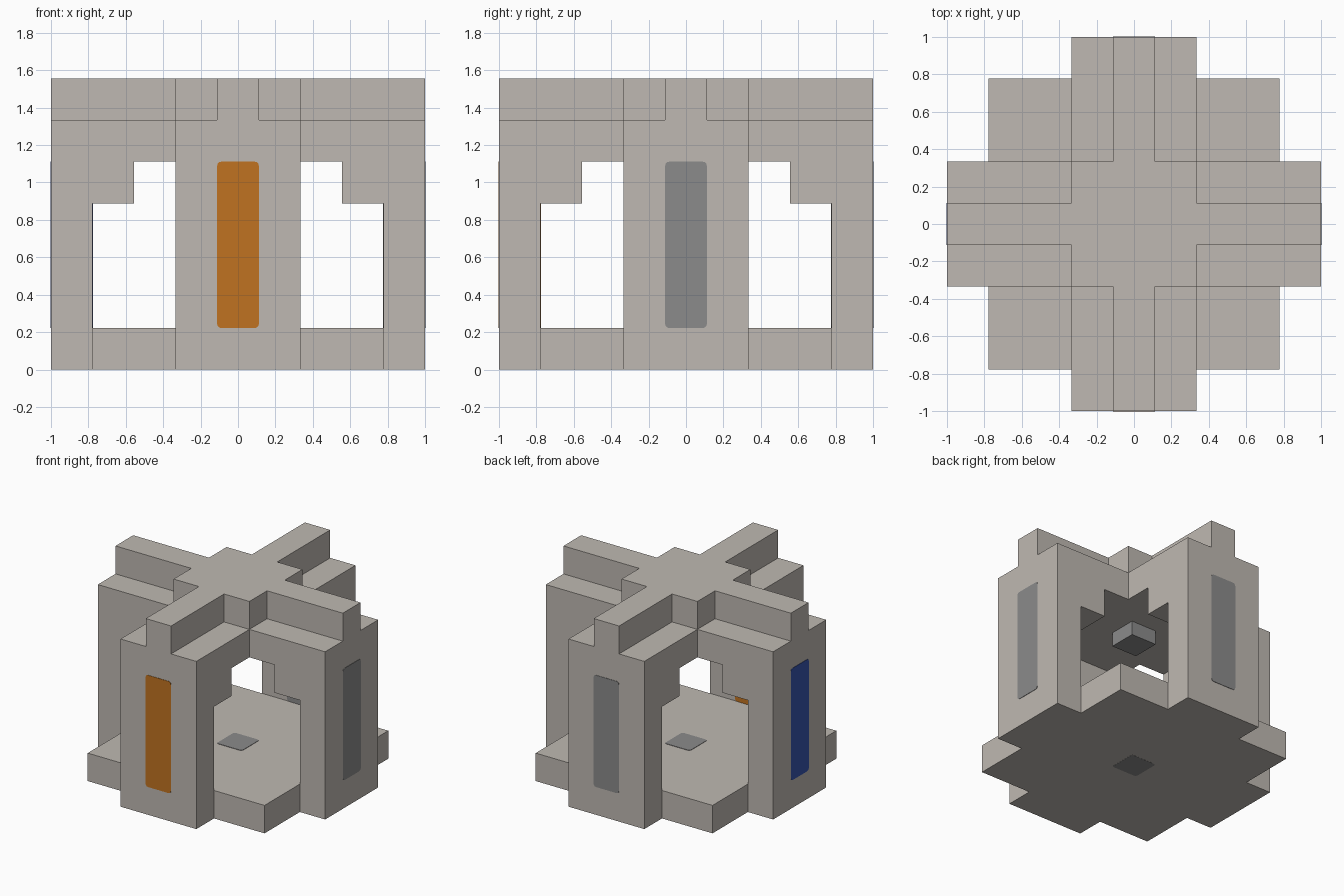
import bpy
import bmesh
from math import pi
from mathutils import Matrix, Vector

if "Cube" in bpy.data.objects:
    bpy.data.objects.remove(bpy.data.objects["Cube"])

U = 2 / 9        # block size shared by every part
PROUD = 0.003    # thickness of the coloured panels


def material(name, rgb):
    m = bpy.data.materials.new(name)
    m.use_nodes = True
    m.diffuse_color = (*rgb, 1)
    m.node_tree.nodes["Principled BSDF"].inputs["Base Color"].default_value = (*rgb, 1)
    return m


stone = material("warm_stone", (0.521, 0.485, 0.445))
orange = material("orange", (0.527, 0.171, 0.015))
blue = material("blue", (0.038, 0.089, 0.423))
grey = material("grey", (0.258, 0.258, 0.258))


def finish(bm, name, mat, matrix=Matrix()):
    bmesh.ops.recalc_face_normals(bm, faces=bm.faces)
    mesh = bpy.data.meshes.new(name)
    bm.to_mesh(mesh)
    bm.free()
    mesh.materials.append(mat)
    obj = bpy.data.objects.new(name, mesh)
    obj.matrix_world = matrix
    bpy.context.collection.objects.link(obj)
    return obj


def box(name, low, high, mat, matrix=Matrix()):
    low, high = Vector(low), Vector(high)
    bm = bmesh.new()
    bmesh.ops.create_cube(bm, size=1)
    for v in bm.verts:
        v.co = (low + high) / 2 + v.co * (high - low)
    return finish(bm, name, mat, matrix)


def prism(name, profile, half_width, mat, matrix):
    """Extrude an (x, z) profile across y."""
    bm = bmesh.new()
    face = bm.faces.new([bm.verts.new((x, -half_width, z)) for x, z in profile])
    moved = bmesh.ops.extrude_face_region(bm, geom=[face])["geom"]
    bmesh.ops.translate(bm, vec=(0, 2 * half_width, 0),
                        verts=[g for g in moved if isinstance(g, bmesh.types.BMVert)])
    return finish(bm, name, mat, matrix)


def panel(name, low, high, axis, mat, matrix=Matrix()):
    """Thin plate with rounded corners, its thin direction along axis."""
    obj = box(name, low, high, mat, matrix)
    bm = bmesh.new()
    bm.from_mesh(obj.data)
    corners = [e for e in bm.edges
               if abs((e.verts[0].co - e.verts[1].co).normalized()[axis]) > 0.9]
    bmesh.ops.bevel(bm, geom=corners, offset=0.02, segments=3,
                    profile=0.5, affect="EDGES")
    bm.to_mesh(obj.data)
    bm.free()


# Floor slab
box("floor_slab", (-3.5 * U, -3.5 * U, 0), (3.5 * U, 3.5 * U, U), stone)

# Central roof block
box("roof_hub", (-1.5 * U, -1.5 * U, 5 * U), (1.5 * U, 1.5 * U, 7 * U), stone)

# Four identical arms: pillar, stepped bracket, roof beam, ridge and panels
arm_profile = [(4.5, 0), (4.5, 6), (1.5, 6), (1.5, 5),
               (2.5, 5), (2.5, 4), (3.5, 4), (3.5, 0)]
arm_profile = [(x * U, z * U) for x, z in arm_profile]
sides = [("left", grey), ("back", grey), ("right", blue), ("front", orange)]
h = U / 2
for i, (side, colour) in enumerate(sides):
    turn = Matrix.Rotation(i * pi / 2, 4, "Z")
    prism(side + "_pillar_and_beam", arm_profile, 1.5 * U, stone, turn)
    box(side + "_ridge", (1.5 * U, -h, 6 * U), (4.5 * U, h, 7 * U), stone, turn)
    outer, inner = 4.5 * U, 3.5 * U
    panel(side + "_outer_panel", (outer, -h, U), (outer + PROUD, h, 5 * U),
          0, colour, turn)
    panel(side + "_inner_panel", (inner - PROUD, -h, U), (inner, h, 4 * U),
          0, colour, turn)

# Floor panels above and below the slab
panel("floor_top_panel", (-h, -h, U), (h, h, U + PROUD), 2, grey)
panel("floor_bottom_panel", (-h, -h, -0.001), (h, h, 0.001), 2, grey)

# Small block hanging under the roof
box("ceiling_block", (-h, -h, 4.5 * U), (h, h, 5 * U), grey)
